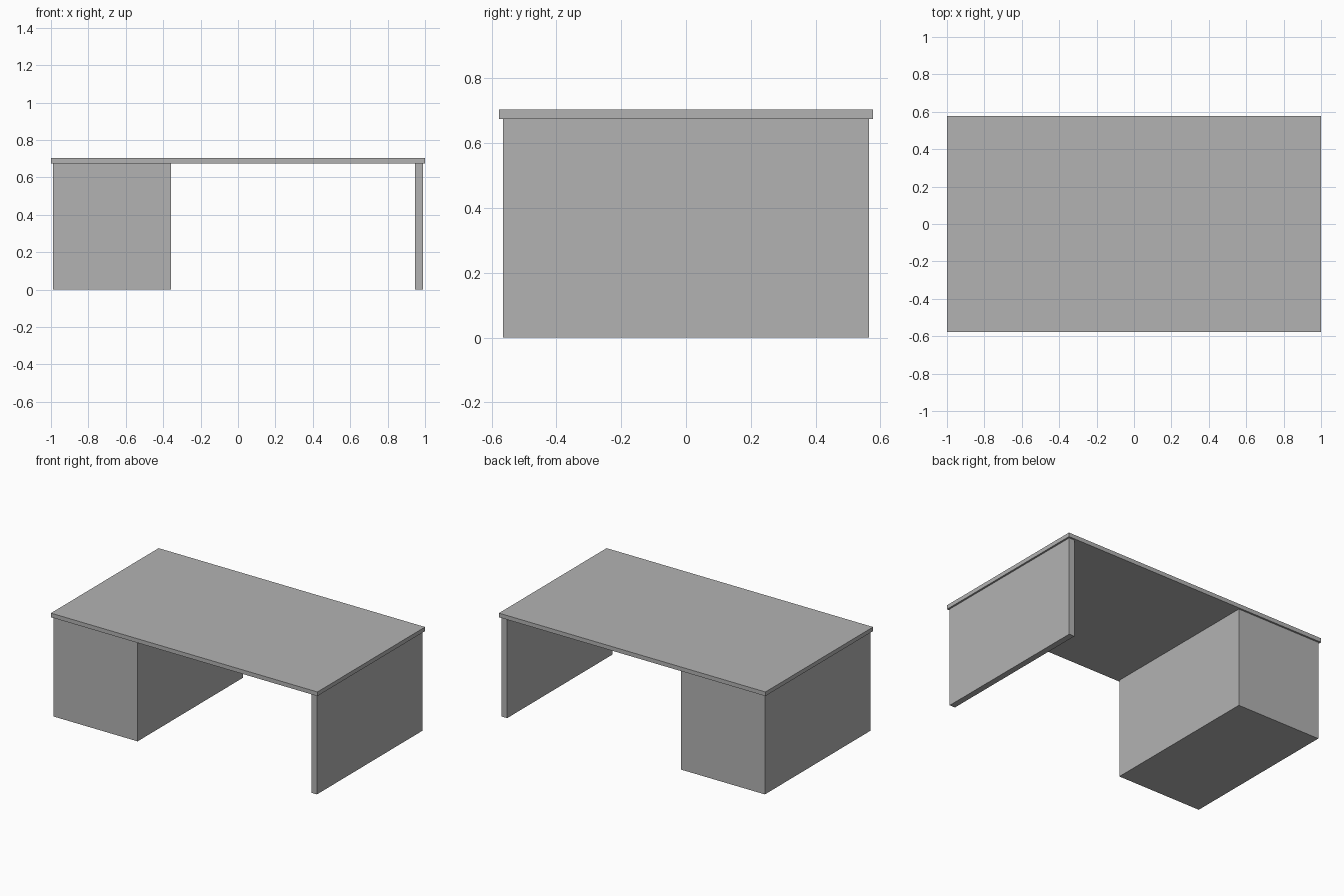
import bpy

# Remove the default object
cube = bpy.data.objects.get("Cube")
if cube:
    bpy.data.objects.remove(cube, do_unlink=True)

# Single grey finish
GREY = (0.45, 0.45, 0.45, 1.0)
grey = bpy.data.materials.new("plain grey")
grey.use_nodes = True
grey.diffuse_color = GREY
grey.node_tree.nodes["Principled BSDF"].inputs["Base Color"].default_value = GREY

TOP, UNDERSIDE = 0.703, 0.675
HALF_DEPTH, BODY_HALF_DEPTH = 0.577, 0.565


def box(name, x, y, z):
    """Add a box from its (min, max) range on each axis."""
    ranges = (x, y, z)
    centre = [(lo + hi) / 2 for lo, hi in ranges]
    bpy.ops.mesh.primitive_cube_add(size=1, location=centre)
    part = bpy.context.object
    part.name = part.data.name = name
    part.scale = [hi - lo for lo, hi in ranges]
    bpy.ops.object.transform_apply(location=False, rotation=False, scale=True)
    part.data.materials.append(grey)
    return part


body_y = (-BODY_HALF_DEPTH, BODY_HALF_DEPTH)

# Thin overhanging slab
box("desk_top", (-1, 1), (-HALF_DEPTH, HALF_DEPTH), (UNDERSIDE, TOP))
# Solid cabinet under the right end
box("right_pedestal", (-0.988, -0.358), body_y, (0, UNDERSIDE))
# Slim support under the left end
box("left_side_panel", (0.947, 0.988), body_y, (0, UNDERSIDE))
